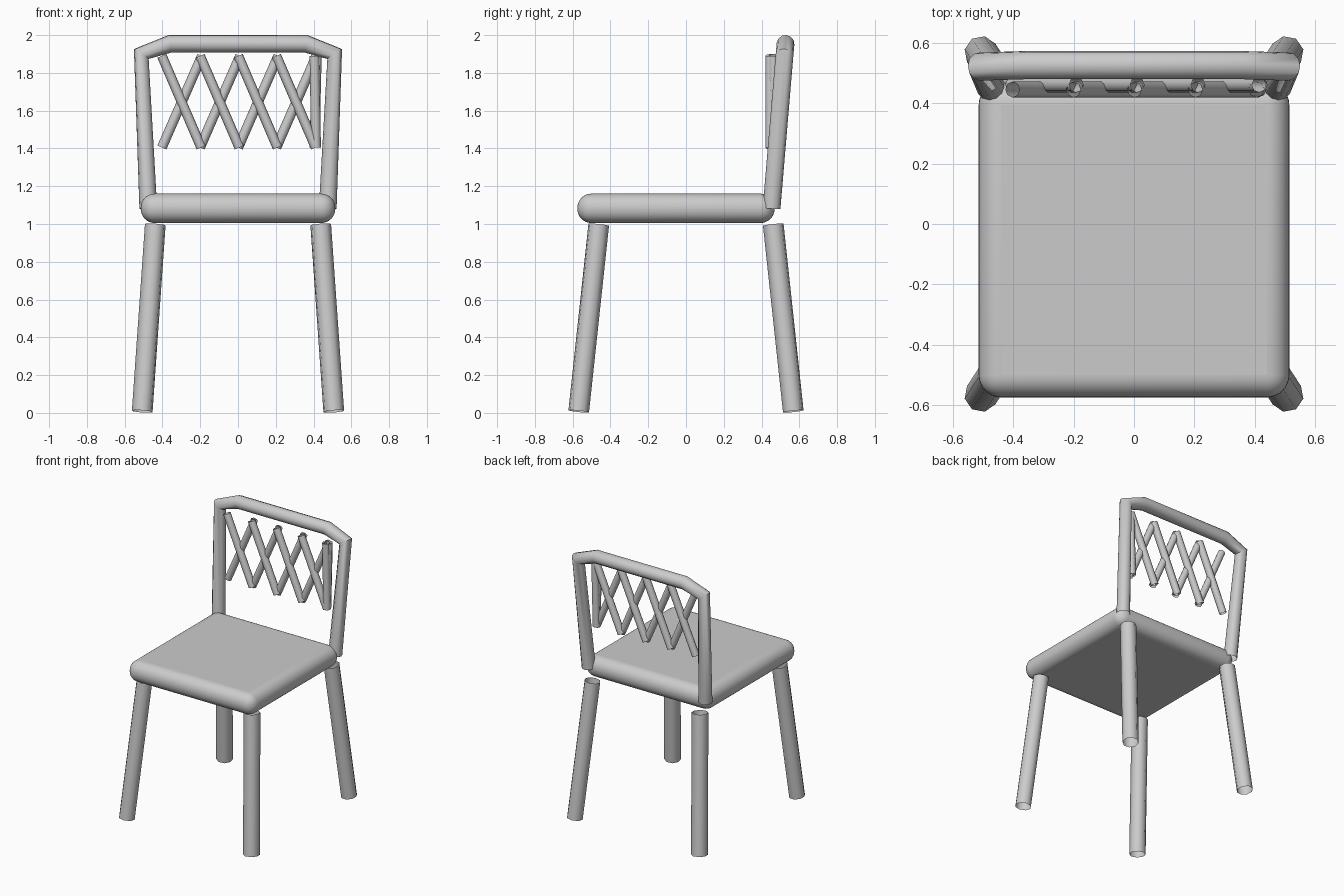
import bpy
from mathutils import Vector

if "Cube" in bpy.data.objects:
    bpy.data.objects.remove(bpy.data.objects["Cube"])


def tube(name, paths, radius, resolution=2, caps=False):
    """Sweep a round section along each path, then convert to a mesh."""
    curve = bpy.data.curves.new(name, 'CURVE')
    curve.dimensions = '3D'
    curve.bevel_depth = radius
    curve.bevel_resolution = resolution
    curve.use_fill_caps = caps
    for pts in paths:
        spline = curve.splines.new('POLY')
        spline.points.add(len(pts) - 1)
        for point, co in zip(spline.points, pts):
            point.co = (*co, 1)
    obj = bpy.data.objects.new(name, curve)
    bpy.context.collection.objects.link(obj)
    bpy.ops.object.select_all(action='DESELECT')
    obj.select_set(True)
    bpy.context.view_layer.objects.active = obj
    bpy.ops.object.convert(target='MESH')
    bpy.ops.object.shade_smooth_by_angle(angle=0.9)
    return bpy.context.object


# Rounded seat cushion
bpy.ops.mesh.primitive_cube_add(size=1, location=(0, -0.053, 1.083))
seat = bpy.context.object
seat.name = 'seat'
seat.scale = (1.03, 1.044, 0.155)
bpy.ops.object.transform_apply(location=False, rotation=False, scale=True)
bevel = seat.modifiers.new('rounded_edges', 'BEVEL')
bevel.width = 0.074
bevel.segments = 8
bpy.ops.object.shade_smooth_by_angle(angle=0.6)

# Four splayed open tube legs
for label, sy in (('front', -1), ('back', 1)):
    for side, sx in (('left', -1), ('right', 1)):
        tube(f'{label}_leg_{side}',
             [[(sx * 0.507, sy * 0.568, 0.008), (sx * 0.438, sy * 0.462, 0.996)]],
             0.056)

# Bent back frame
half = [(0.475, 0.453, 1.083), (0.512, 0.522, 1.9), (0.36, 0.527, 1.954)]
left = [(-x, y, z) for x, y, z in half]
tube('back_frame', [half + left[::-1]], 0.047, 4)

# Crossed lattice slats, two layers, with an upright pair at the end
falling, rising = [], []
for i in range(5):
    a = -0.403 + 0.202 * i
    b = min(a + 0.208, 0.413)
    falling.append([(a, 0.446, 1.89), (b, 0.446, 1.405)])
    rising.append([(a, 0.462, 1.405), (b + 0.004, 0.462, 1.89)])
tube('back_slats_falling', falling, 0.026)
tube('back_slats_rising', rising, 0.026)
